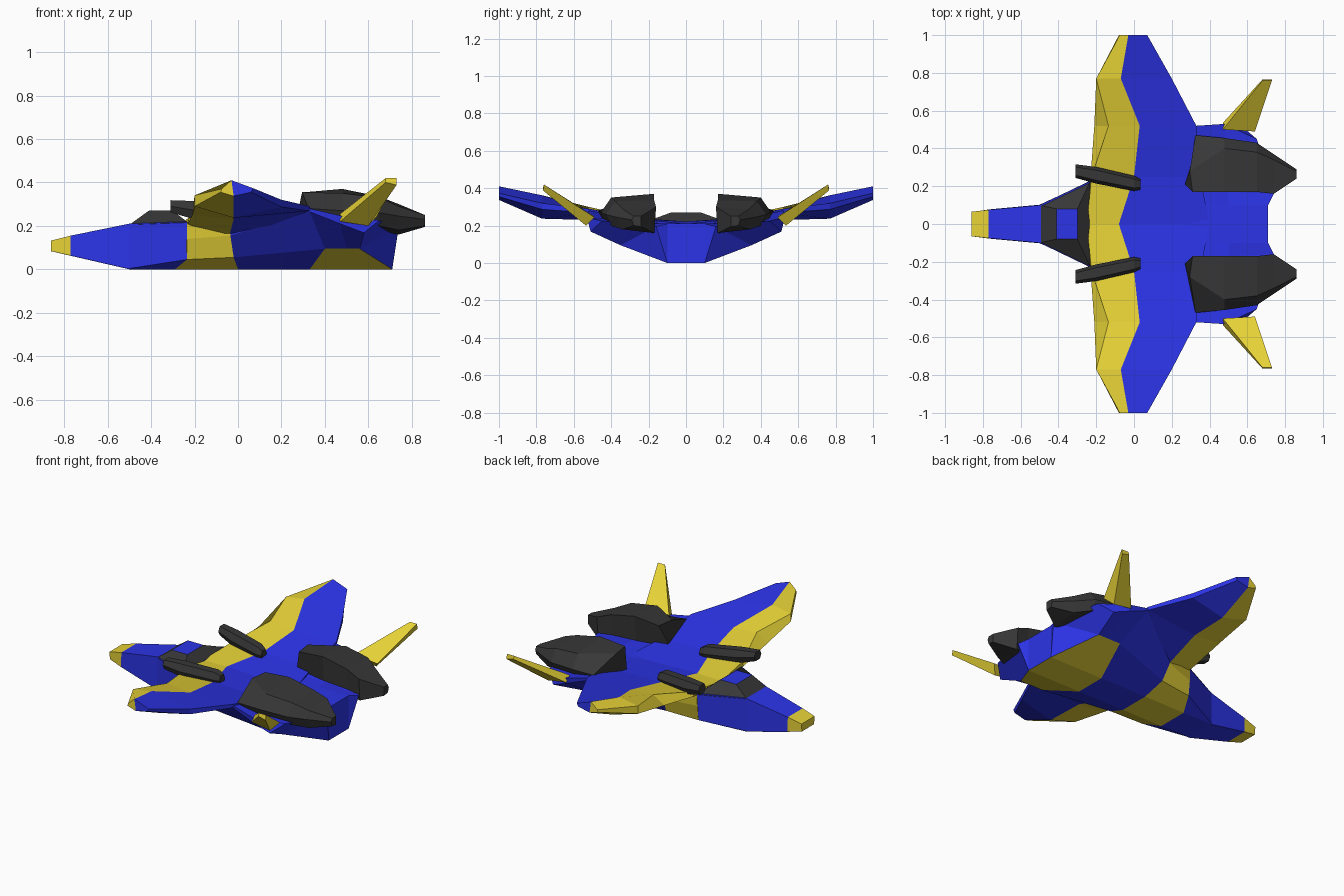
import bpy, bmesh

old = bpy.data.objects.get("Cube")
if old:
    bpy.data.objects.remove(old, do_unlink=True)


def material(name, rgb):
    m = bpy.data.materials.new(name)
    m.use_nodes = True
    m.diffuse_color = (*rgb, 1)
    bsdf = next(n for n in m.node_tree.nodes if n.type == 'BSDF_PRINCIPLED')
    bsdf.inputs["Base Color"].default_value = (*rgb, 1)
    bsdf.inputs["Roughness"].default_value = 0.7
    return m


MATS = [material("blue", (.025, .034, .8)),
        material("yellow", (.8, .65, .038)),
        material("charcoal", (.038, .038, .038))]
BLUE, YELLOW, DARK = range(len(MATS))


def loft(name, rings, paint, caps=None, mirrored=False):
    """Skin closed rings of points; paint(segment, side) picks a colour.
    caps holds (ring, point indices, colour) for the end faces."""
    bm = bmesh.new()
    vs = [[bm.verts.new(p) for p in ring] for ring in rings]
    n = len(rings[0])
    for i in range(len(vs) - 1):
        for j in range(n):
            k = (j + 1) % n
            f = bm.faces.new((vs[i][j], vs[i][k], vs[i + 1][k], vs[i + 1][j]))
            f.material_index = paint(i, j)
    if caps is None:
        caps = [(0, range(n), paint(0, 0)), (-1, range(n), paint(len(vs) - 2, 0))]
    for r, idx, col in caps:
        bm.faces.new([vs[r][j] for j in idx]).material_index = col
    bmesh.ops.recalc_face_normals(bm, faces=bm.faces)
    me = bpy.data.meshes.new(name)
    bm.to_mesh(me)
    bm.free()
    for m in MATS:
        me.materials.append(m)
    ob = bpy.data.objects.new(name, me)
    bpy.context.collection.objects.link(ob)
    if mirrored:
        mod = ob.modifiers.new("mirror", 'MIRROR')
        mod.use_axis = (False, True, False)
    return ob


def both_sides(*half):
    """Closed ring from its +y half, listed bottom to top."""
    return list(half) + [(x, -y, z) for x, y, z in reversed(half)]


def section(x, pts):
    return [(x, y, z) for y, z in pts]


# Nose with a yellow tip
nose = [both_sides(*section(-.86, [(.06, .083), (.062, .086), (.065, .132)])),
        both_sides(*section(-.77, [(.075, .062), (.077, .066), (.075, .155)])),
        both_sides(*section(-.5, [(.1, 0), (.102, .004), (.1, .21)])),
        both_sides((-.29, .1, 0), (-.235, .21, .045), (-.235, .225, .22))]
loft("nose", nose, lambda i, j: YELLOW if i == 0 else BLUE)

# Main hull: yellow collar in front, yellow belly panel at the rear
hull = [both_sides((-.29, .1, 0), (-.235, .21, .045), (-.235, .222, .14),
                   (-.235, .225, .215), (-.235, .17, .215), (-.235, .1, .215)),
        both_sides((0, .1, 0), (-.02, .23, .055), (-.035, .28, .155),
                   (-.03, .3, .225), (-.02, .17, .215), (-.02, .1, .213)),
        both_sides((.33, .1, 0), (.4, .35, .095), (.33, .52, .265),
                   (.33, .52, .28), (.33, .17, .213), (.33, .1, .212)),
        both_sides((.55, .1, 0), (.5, .35, .095), (.47, .52, .21),
                   (.48, .53, .245), (.5, .17, .212), (.5, .1, .211)),
        both_sides((.71, .1, 0), (.56, .35, .095), (.58, .51, .168),
                   (.65, .45, .225), (.74, .16, .195), (.71, .1, .21))]
BELLY = (0, 10, 11)   # flat keel and the two slopes beside it


def paint_hull(i, j):
    return YELLOW if i == 0 or (i >= 2 and j in BELLY) else BLUE


stern = [(0, 5, 6, 11), (0, 4, 5), (0, 1, 4), (1, 2, 3, 4),
         (11, 7, 6), (11, 10, 7), (10, 9, 8, 7)]
loft("hull", hull, paint_hull,
     [(0, range(12), YELLOW)] + [(-1, f, BLUE) for f in stern])


# Wings: lower lead, upper lead, ridge, upper and lower trailing edge, keel
def wing_ring(y, *pts):
    return [(x, y, z) for x, z in pts]


wing = [wing_ring(0, (-.25, .2), (-.25, .218), (-.08, .222),
                  (.4, .209), (.4, .19), (-.05, .1)),
        wing_ring(.25, (-.23, .21), (-.225, .24), (0, .24),
                  (.35, .235), (.33, .17), (-.04, .155)),
        wing_ring(.52, (-.21, .25), (-.135, .3), (.03, .285),
                  (.33, .29), (.33, .268), (-.02, .23)),
        wing_ring(.77, (-.2, .29), (-.2, .34), (-.07, .362),
                  (.2, .32), (.2, .287), (-.02, .237)),
        wing_ring(1, (-.08, .355), (-.075, .37), (-.03, .41),
                  (.07, .373), (.06, .355), (-.02, .337))]
loft("wing", wing, lambda i, j: YELLOW if j in (0, 1, 5) else BLUE,
     [(-1, (0, 1, 2, 5), YELLOW), (-1, (2, 3, 4, 5), BLUE)], mirrored=True)

# Cockpit with a blue roof plate
cockpit = [[(-.5, -.1, .205), (-.5, .1, .205), (-.23, .23, .215), (-.23, -.23, .215)],
           [(-.41, -.08, .27), (-.41, .08, .27), (-.3, .08, .27), (-.3, -.08, .27)]]
loft("cockpit", cockpit, lambda i, j: DARK,
     [(0, range(4), DARK), (1, range(4), BLUE)])

# Faceted engine pods
pod = [[(.31, .17, .355), (.295, .28, .355), (.325, .47, .28), (.34, .44, .22), (.27, .21, .235)],
       section(.48, [(.17, .37), (.4, .35), (.455, .27), (.43, .2), (.18, .18)]),
       section(.65, [(.17, .335), (.38, .33), (.43, .26), (.4, .2), (.18, .175)]),
       section(.74, [(.16, .3), (.34, .29), (.37, .245), (.34, .18), (.17, .16)]),
       section(.86, [(.24, .25), (.28, .25), (.29, .23), (.28, .2), (.24, .195)])]
loft("engine_pod", pod, lambda i, j: DARK, mirrored=True)


# Forward cannons, toed slightly outward
def hexagon(x, y, z, w, h):
    return section(x, [(y - w, z), (y - w * .6, z + h), (y + w * .6, z + h),
                       (y + w, z), (y + w * .6, z - h), (y - w * .6, z - h)])


cannon = [hexagon(-.31, .28, .29, .036, .028),
          hexagon(-.2, .258, .272, .044, .042),
          hexagon(0, .215, .255, .04, .042),
          hexagon(.035, .21, .25, .028, .028)]
loft("cannon", cannon, lambda i, j: DARK, mirrored=True)

# Canted tail fins
fin = [[(.47, .5, .255), (.47, .535, .22), (.6, .535, .2), (.64, .49, .245)],
       [(.68, .76, .42), (.68, .765, .4), (.73, .765, .388), (.73, .76, .42)]]
loft("tail_fin", fin, lambda i, j: YELLOW, mirrored=True)
